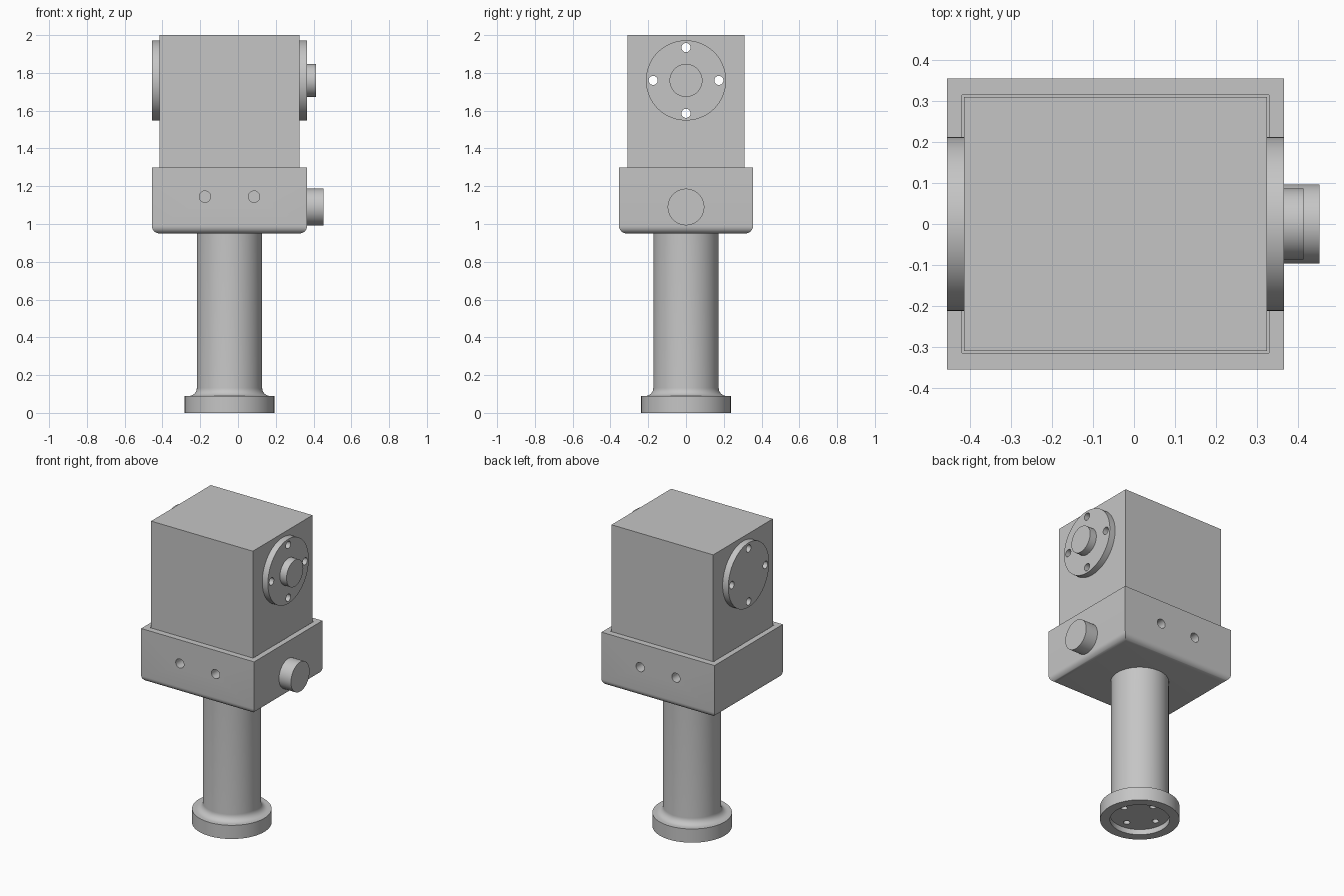
import bpy, bmesh, math
from mathutils import Vector, Matrix

cube = bpy.data.objects.get("Cube")
if cube:
    bpy.data.objects.remove(cube, do_unlink=True)

grey = bpy.data.materials.new("machined grey")
grey.use_nodes = True
COLOUR = (0.56, 0.56, 0.56, 1)
grey.diffuse_color = COLOUR
grey.node_tree.nodes["Principled BSDF"].inputs["Base Color"].default_value = COLOUR

CX = -0.045          # axis of the column and housing
FLANGE_Z = 1.76


def finish(name, bm):
    bmesh.ops.recalc_face_normals(bm, faces=bm.faces)
    mesh = bpy.data.meshes.new(name)
    bm.to_mesh(mesh)
    bm.free()
    mesh.materials.append(grey)
    obj = bpy.data.objects.new(name, mesh)
    bpy.context.collection.objects.link(obj)
    return obj


def activate(obj):
    bpy.ops.object.select_all(action='DESELECT')
    obj.select_set(True)
    bpy.context.view_layer.objects.active = obj


def box(name, half_x, half_y, z0, z1, round_bottom=0):
    bm = bmesh.new()
    size = Matrix.Diagonal((2 * half_x, 2 * half_y, z1 - z0, 1))
    bmesh.ops.create_cube(bm, size=1, matrix=Matrix.Translation((CX, 0, (z0 + z1) / 2)) @ size)
    if round_bottom:
        edges = [e for e in bm.edges if all(v.co.z < z0 + 0.001 for v in e.verts)]
        bmesh.ops.bevel(bm, geom=edges, offset=round_bottom, segments=8,
                        profile=0.5, affect='EDGES')
    return finish(name, bm)


def rod(name, radius, start, end, sides=64):
    a, b = Vector(start), Vector(end)
    turn = (b - a).to_track_quat('Z', 'Y').to_matrix().to_4x4()
    bm = bmesh.new()
    bmesh.ops.create_cone(bm, cap_ends=True, segments=sides, radius1=radius, radius2=radius,
                          depth=(b - a).length, matrix=Matrix.Translation((a + b) / 2) @ turn)
    return finish(name, bm)


def lathe(name, profile, sides=96):
    bm = bmesh.new()
    verts = [bm.verts.new((CX + r, 0, z)) for r, z in profile]
    edges = [bm.edges.new(pair) for pair in zip(verts, verts[1:])]
    bmesh.ops.spin(bm, geom=verts + edges, cent=(CX, 0, 0), axis=(0, 0, 1),
                   angle=math.tau, steps=sides)
    bmesh.ops.remove_doubles(bm, verts=bm.verts, dist=0.0001)
    return finish(name, bm)


def drill(targets, cutters):
    for obj in targets:
        for cutter in cutters:
            mod = obj.modifiers.new("hole", 'BOOLEAN')
            mod.operation, mod.solver, mod.object = 'DIFFERENCE', 'EXACT', cutter
            activate(obj)
            bpy.ops.object.modifier_apply(modifier=mod.name)
    for cutter in cutters:
        bpy.data.objects.remove(cutter, do_unlink=True)


# Upper housing seated in a shallow pocket of the collar
housing = box("housing", 0.37, 0.31, 1.25, 2.0)
collar = box("collar", 0.411, 0.355, 0.95, 1.3, round_bottom=0.04)
drill([collar], [box("pocket_cutter", 0.375, 0.315, 1.25, 1.4)])

# Side flanges with bolt holes running through the housing
right_flange = rod("right_flange", 0.212, (-0.456, 0, FLANGE_Z), (-0.415, 0, FLANGE_Z), 96)
left_flange = rod("left_flange", 0.212, (0.325, 0, FLANGE_Z), (0.366, 0, FLANGE_Z), 96)
bolts = []
for i in range(4):
    y = 0.174 * math.cos(i * math.pi / 2)
    z = FLANGE_Z + 0.174 * math.sin(i * math.pi / 2)
    bolts.append(rod("bolt_cutter", 0.024, (-0.6, y, z), (0.6, y, z), 32))
drill([housing, right_flange, left_flange], bolts)

# Output shaft and collar knob
shaft = rod("shaft", 0.087, (0.36, 0, FLANGE_Z), (0.414, 0, FLANGE_Z))
knob = rod("knob", 0.097, (0.36, 0, 1.09), (0.453, 0, 1.09))

# Blind holes on the front and back of the collar
drill([collar], [rod("blind_cutter", 0.03, (CX + dx, side * 0.27, 1.145),
                     (CX + dx, side * 0.4, 1.145), 32)
                 for dx in (-0.13, 0.13) for side in (-1, 1)])

# Column with a filleted foot and a recessed underside
fillet = [(0.215 - 0.042 * math.sin(t), 0.132 - 0.042 * math.cos(t))
          for t in (i * math.pi / 16 for i in range(9))]
column = lathe("column", [(0, 0.035), (0.178, 0.035), (0.178, 0), (0.237, 0), (0.237, 0.09)]
               + fillet + [(0.173, 0.96), (0, 0.96)])
foot_cutters = []
for i in range(4):
    x = CX + 0.122 * math.cos(i * math.pi / 2)
    y = 0.122 * math.sin(i * math.pi / 2)
    foot_cutters.append(rod("foot_cutter", 0.02, (x, y, 0.01), (x, y, 0.1), 32))
drill([column], foot_cutters)

# Smooth round surfaces, crisp edges
for part in (housing, collar, right_flange, left_flange, shaft, knob, column):
    activate(part)
    bpy.ops.object.shade_smooth_by_angle(angle=math.radians(30))
